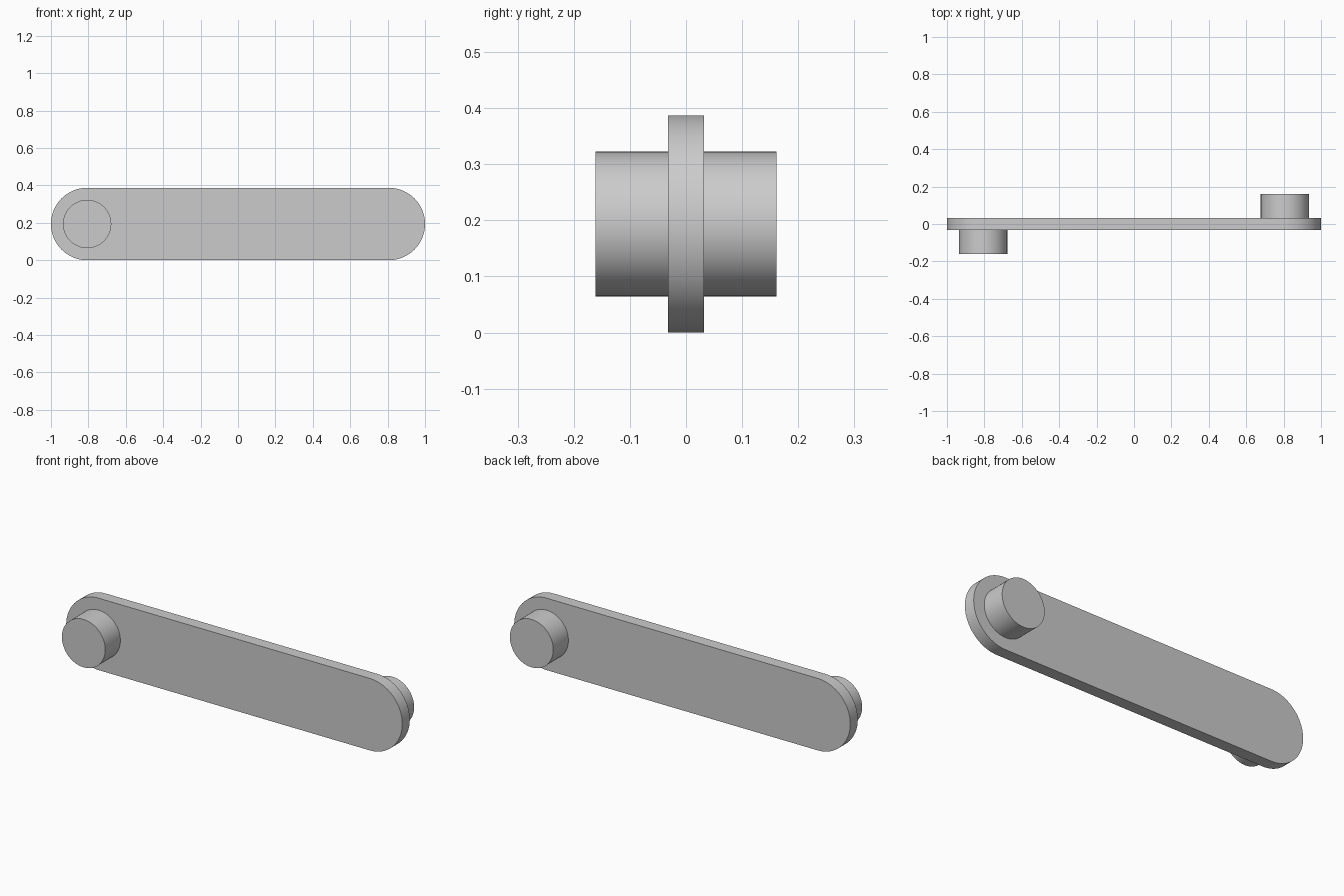
import bpy
import bmesh
from math import cos, sin, pi, radians

cube = bpy.data.objects.get("Cube")
if cube:
    bpy.data.objects.remove(cube, do_unlink=True)

PLATE_RADIUS = 0.1935
PIN_RADIUS = 0.129
PIN_X = 1 - PLATE_RADIUS
PLATE_HALF = 0.032
PIN_END = 0.161

grey = bpy.data.materials.new("plain grey")
grey.use_nodes = True
colour = (0.6, 0.6, 0.6, 1)
grey.diffuse_color = colour
grey.node_tree.nodes["Principled BSDF"].inputs["Base Color"].default_value = colour


def arc(cx, radius, start, sweep, steps):
    """Points of an arc in the XZ plane, at the height of the plate's middle."""
    angles = [start + sweep * i / steps for i in range(steps + 1)]
    return [(cx + radius * cos(a), PLATE_RADIUS + radius * sin(a)) for a in angles]


def extrude_profile(name, outline, y0, y1):
    """Extrude a closed XZ outline from y0 to y1."""
    bm = bmesh.new()
    face = bm.faces.new([bm.verts.new((x, y0, z)) for x, z in outline])
    result = bmesh.ops.extrude_face_region(bm, geom=[face], use_keep_orig=True)
    moved = [v for v in result["geom"] if isinstance(v, bmesh.types.BMVert)]
    bmesh.ops.translate(bm, verts=moved, vec=(0, y1 - y0, 0))
    bmesh.ops.recalc_face_normals(bm, faces=bm.faces)
    mesh = bpy.data.meshes.new(name)
    bm.to_mesh(mesh)
    bm.free()
    mesh.materials.append(grey)
    obj = bpy.data.objects.new(name, mesh)
    bpy.context.collection.objects.link(obj)
    bpy.ops.object.select_all(action="DESELECT")
    obj.select_set(True)
    bpy.context.view_layer.objects.active = obj
    bpy.ops.object.shade_smooth_by_angle(angle=radians(30))
    return obj


# Link plate with rounded ends
plate_outline = (arc(PIN_X, PLATE_RADIUS, -pi / 2, pi, 48)
                 + arc(-PIN_X, PLATE_RADIUS, pi / 2, pi, 48))
extrude_profile("link_plate", plate_outline, -PLATE_HALF, PLATE_HALF)

# One pin on each face, at opposite ends
for name, side in (("front_pin", -1), ("back_pin", 1)):
    circle = arc(side * PIN_X, PIN_RADIUS, 0, 2 * pi, 96)[:-1]
    extrude_profile(name, circle, side * PLATE_HALF, side * PIN_END)
